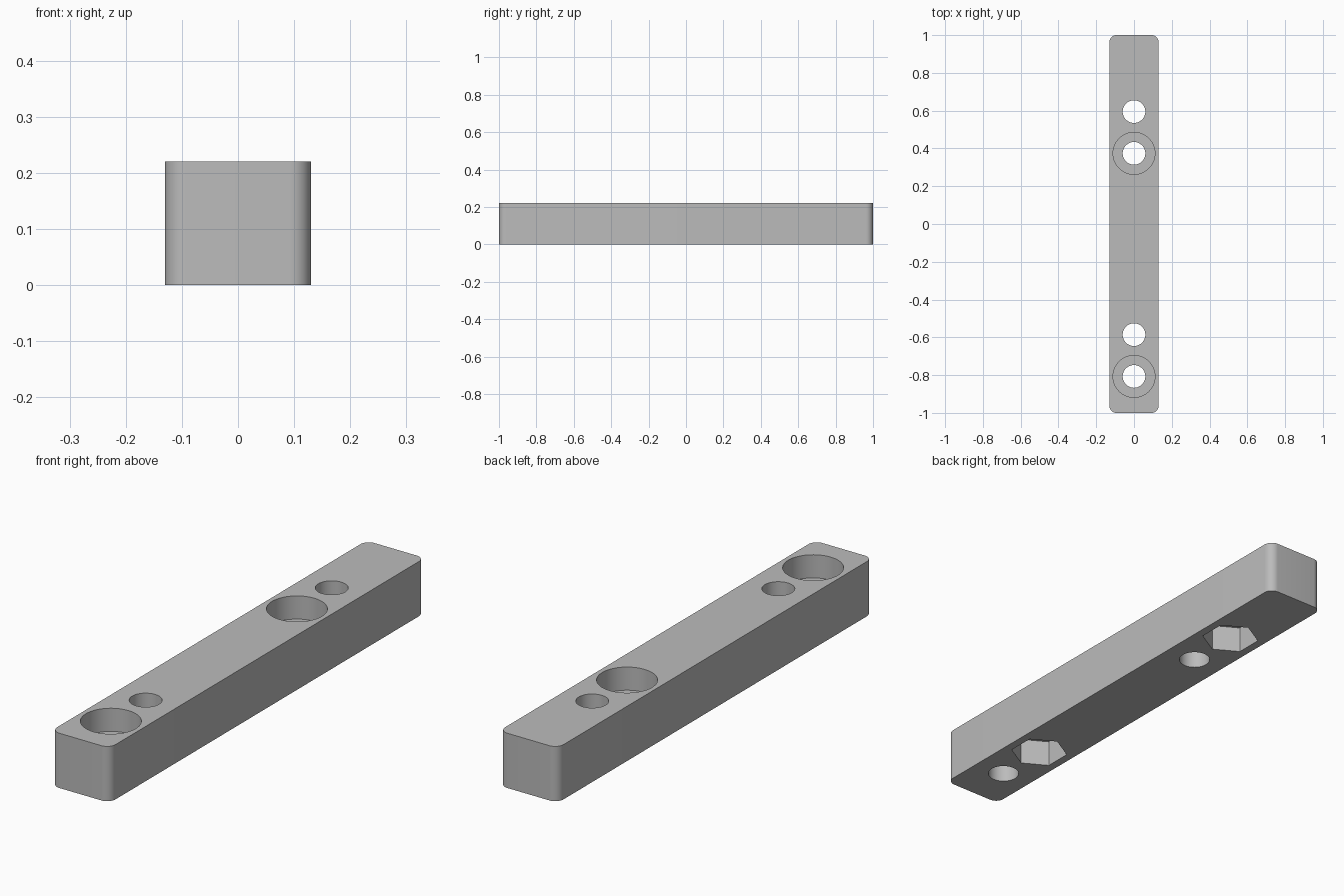
import bpy, bmesh
from math import radians, pi

cube = bpy.data.objects.get("Cube")
if cube:
    bpy.data.objects.remove(cube, do_unlink=True)

WIDTH, LENGTH, HEIGHT = 0.26, 2.0, 0.22
HOLE_R, RECESS_R = 0.06, 0.111
BORE_DEPTH, HEX_DEPTH = 0.093, 0.108

grey = bpy.data.materials.new("plain_grey")
grey.use_nodes = True
colour = (0.5, 0.5, 0.5, 1)
grey.diffuse_color = colour
grey.node_tree.nodes["Principled BSDF"].inputs["Base Color"].default_value = colour


def make_object(name, bm):
    mesh = bpy.data.meshes.new(name)
    bm.to_mesh(mesh)
    bm.free()
    mesh.materials.append(grey)
    obj = bpy.data.objects.new(name, mesh)
    bpy.context.collection.objects.link(obj)
    return obj


def cutter(name, y, radius, bottom, top, sides=64, turn=0.0):
    bm = bmesh.new()
    bmesh.ops.create_cone(bm, cap_ends=True, segments=sides, radius1=radius,
                          radius2=radius, depth=top - bottom)
    obj = make_object(name, bm)
    obj.location = (0, y, (top + bottom) / 2)
    obj.rotation_euler.z = turn
    obj.hide_render = True
    return obj


# Bar with rounded upright edges
bm = bmesh.new()
bmesh.ops.create_cube(bm, size=1)
for v in bm.verts:
    v.co = (v.co.x * WIDTH, v.co.y * LENGTH, (v.co.z + 0.5) * HEIGHT)
upright = [e for e in bm.edges if abs(e.verts[0].co.z - e.verts[1].co.z) > 0.1]
bmesh.ops.bevel(bm, geom=upright, offset=0.037, segments=10, profile=0.5,
                affect='EDGES')
bar = make_object("mounting_bar", bm)

# Through holes, round recesses on top and six-sided pockets underneath
cutters = []
for y in (-0.807, 0.374):
    cutters.append(cutter("bolt_hole", y, HOLE_R, -0.1, HEIGHT + 0.1))
    cutters.append(cutter("round_recess", y, RECESS_R, HEIGHT - BORE_DEPTH, HEIGHT + 0.1))
for y in (-0.586, 0.595):
    cutters.append(cutter("bolt_hole", y, HOLE_R, -0.1, HEIGHT + 0.1))
    # The first corner of the primitive may lie on x or y, so place it by rule
    pocket = cutter("hex_pocket", y, RECESS_R, -0.1, HEX_DEPTH, sides=6)
    if max(v.co.y for v in pocket.data.vertices) < RECESS_R * 0.95:
        pocket.rotation_euler.z = pi / 6
    cutters.append(pocket)

for c in cutters:
    mod = bar.modifiers.new(c.name, 'BOOLEAN')
    mod.operation = 'DIFFERENCE'
    mod.solver = 'EXACT'
    mod.object = c

# Bake the cuts and remove the cutters
graph = bpy.context.evaluated_depsgraph_get()
graph.update()
bar_mesh = bpy.data.meshes.new_from_object(bar.evaluated_get(graph))
bar.modifiers.clear()
bar.data = bar_mesh
for c in cutters:
    bpy.data.objects.remove(c, do_unlink=True)

# Smooth the round walls, keep the rims crisp
for o in bpy.context.selected_objects:
    o.select_set(False)
bar.select_set(True)
bpy.context.view_layer.objects.active = bar
bpy.ops.object.shade_smooth_by_angle(angle=radians(30))
